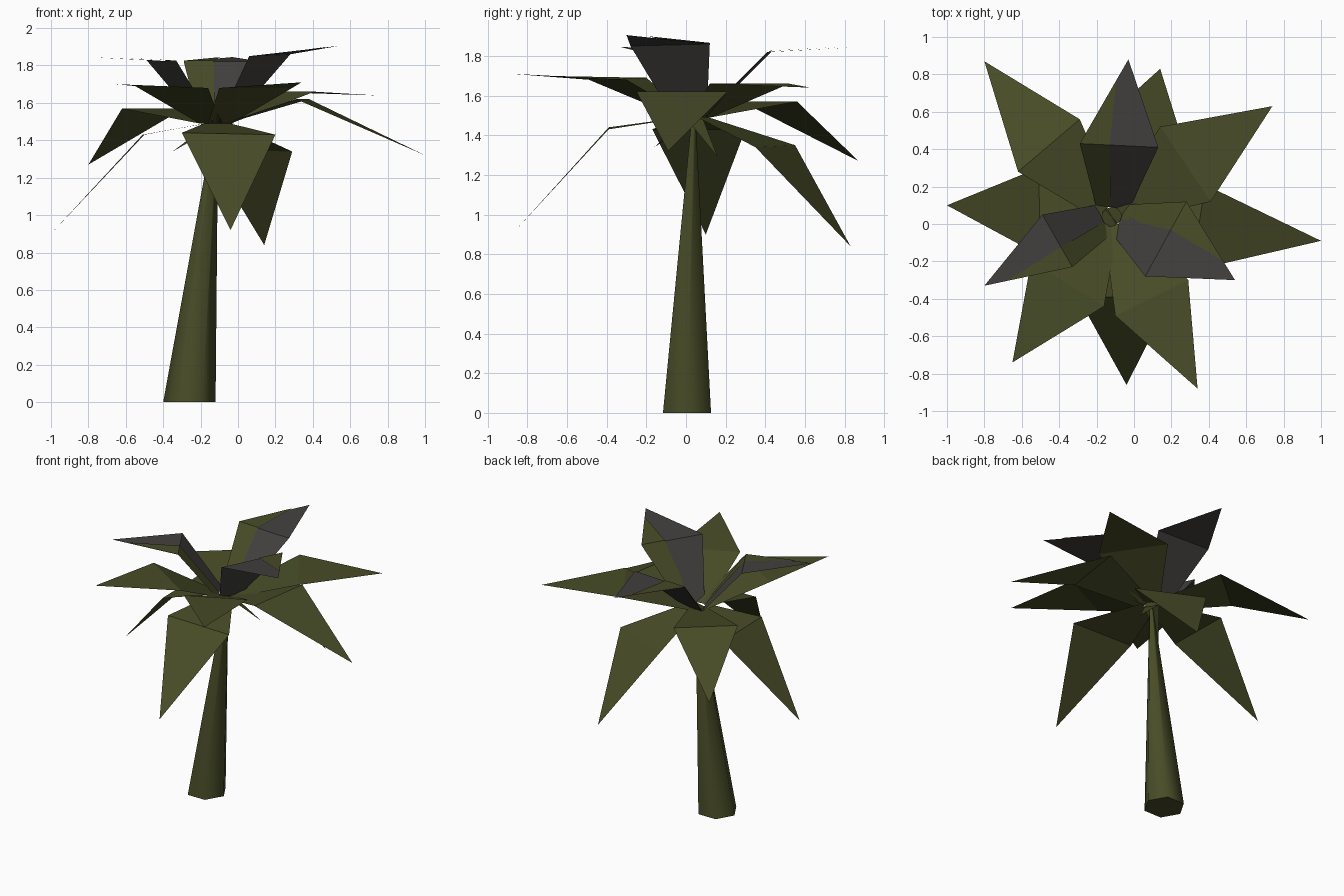
import bpy, math
from mathutils import Vector

cube = bpy.data.objects.get("Cube")
if cube:
    bpy.data.objects.remove(cube, do_unlink=True)


def material(name, colour):
    mat = bpy.data.materials.new(name)
    mat.use_nodes = True
    mat.diffuse_color = colour
    mat.node_tree.nodes["Principled BSDF"].inputs["Base Color"].default_value = colour
    return mat


olive = material("olive green", (0.064, 0.072, 0.02, 1))
grey = material("warm grey", (0.055, 0.052, 0.048, 1))


def build(name, verts, faces, mat):
    mesh = bpy.data.meshes.new(name)
    mesh.from_pydata(verts, [], faces)
    mesh.materials.append(mat)
    obj = bpy.data.objects.new(name, mesh)
    bpy.context.collection.objects.link(obj)
    return obj


crown = Vector((-0.12, 0.04, 1.49))


def frond(name, left, right, tip, mat=olive, half=0.07):
    """A folded leaf: a widening stem panel and a pointed outer panel."""
    left, right, tip = Vector(left), Vector(right), Vector(tip)
    out = (left + right) / 2 - crown
    out.z = 0
    out.normalize()
    side = Vector((-out.y, out.x, 0)) * half
    base = crown + out * 0.05
    bl, br = base + side, base - side
    build(name, [bl, br, right, tip, left], [(0, 1, 2, 4), (4, 2, 3)], mat)
    return bl, br, left, right, tip


# Lower and middle rings of fronds: left corner, right corner, tip
green_fronds = {
    "front_drooping_frond": ((0.2, -0.39, 1.43), (-0.3, -0.39, 1.44), (-0.04, -0.86, 0.92)),
    "back_drooping_frond": ((-0.17, 0.55, 1.35), (0.29, 0.35, 1.34), (0.14, 0.83, 0.84)),
    "right_drooping_frond": ((-0.5, -0.17, 1.43), (-0.51, 0.3, 1.43), (-1.0, 0.1, 0.9)),
    "left_frond": ((0.38, 0.21, 1.62), (0.31, -0.25, 1.62), (1.0, -0.09, 1.32)),
    "back_right_frond": ((-0.62, 0.28, 1.57), (-0.29, 0.56, 1.57), (-0.8, 0.87, 1.27)),
    "back_left_frond": ((0.14, 0.52, 1.66), (0.41, 0.12, 1.66), (0.74, 0.63, 1.64)),
    "front_right_frond": ((-0.16, -0.44, 1.68), (-0.55, -0.2, 1.69), (-0.65, -0.74, 1.7)),
    "front_left_frond": ((0.29, -0.3, 1.68), (-0.1, -0.49, 1.68), (0.34, -0.88, 1.71)),
}
for name, points in green_fronds.items():
    frond(name, *points)

# Upright top fronds, grey with a green strip along the left edge
top_fronds = {
    "top_back_frond": ((-0.29, 0.43, 1.82), (0.13, 0.41, 1.82), (-0.03, 0.88, 1.845)),
    "top_right_frond": ((-0.33, -0.23, 1.82), (-0.49, 0.05, 1.83), (-0.8, -0.33, 1.845)),
    "top_left_frond": ((0.28, 0.12, 1.86), (0.06, -0.28, 1.85), (0.54, -0.3, 1.905)),
}
lift = Vector((0, 0, 0.006))
for name, points in top_fronds.items():
    bl, br, left, right, tip = frond(name, *points, mat=grey, half=0.09)
    strip = [bl, bl.lerp(br, 0.45), left.lerp(right, 0.38), left.lerp(tip, 0.75), left]
    build(name + "_green_strip", [p + lift for p in strip], [(0, 1, 2, 4), (4, 2, 3)], olive)

# Small spikes hanging under the crown
for name, tip in (("left_spike", (0.08, 0.16, 1.29)), ("right_spike", (-0.35, -0.16, 1.34))):
    tip = Vector(tip)
    out = tip - crown
    side = Vector((-out.y, out.x, 0)).normalized() * 0.05
    build(name, [crown + side, crown - side, tip], [(0, 1, 2)], olive)

# Leaning six-sided trunk tapering to the crown
sides = 6
top_centre = Vector((-0.118, 0.038, 1.48))
verts = []
for centre, radius in ((Vector((-0.26, 0.005, 0)), 0.14), (top_centre, 0.012)):
    for i in range(sides):
        a = math.tau * i / sides
        verts.append(centre + Vector((math.cos(a), math.sin(a), 0)) * radius)
faces = [(i, (i + 1) % sides, (i + 1) % sides + sides, i + sides) for i in range(sides)]
faces += [tuple(reversed(range(sides))), tuple(range(sides, 2 * sides))]
trunk = build("trunk", verts, faces, olive)
bpy.ops.object.select_all(action="DESELECT")
trunk.select_set(True)
bpy.context.view_layer.objects.active = trunk
bpy.ops.object.shade_smooth_by_angle(angle=math.radians(65))
